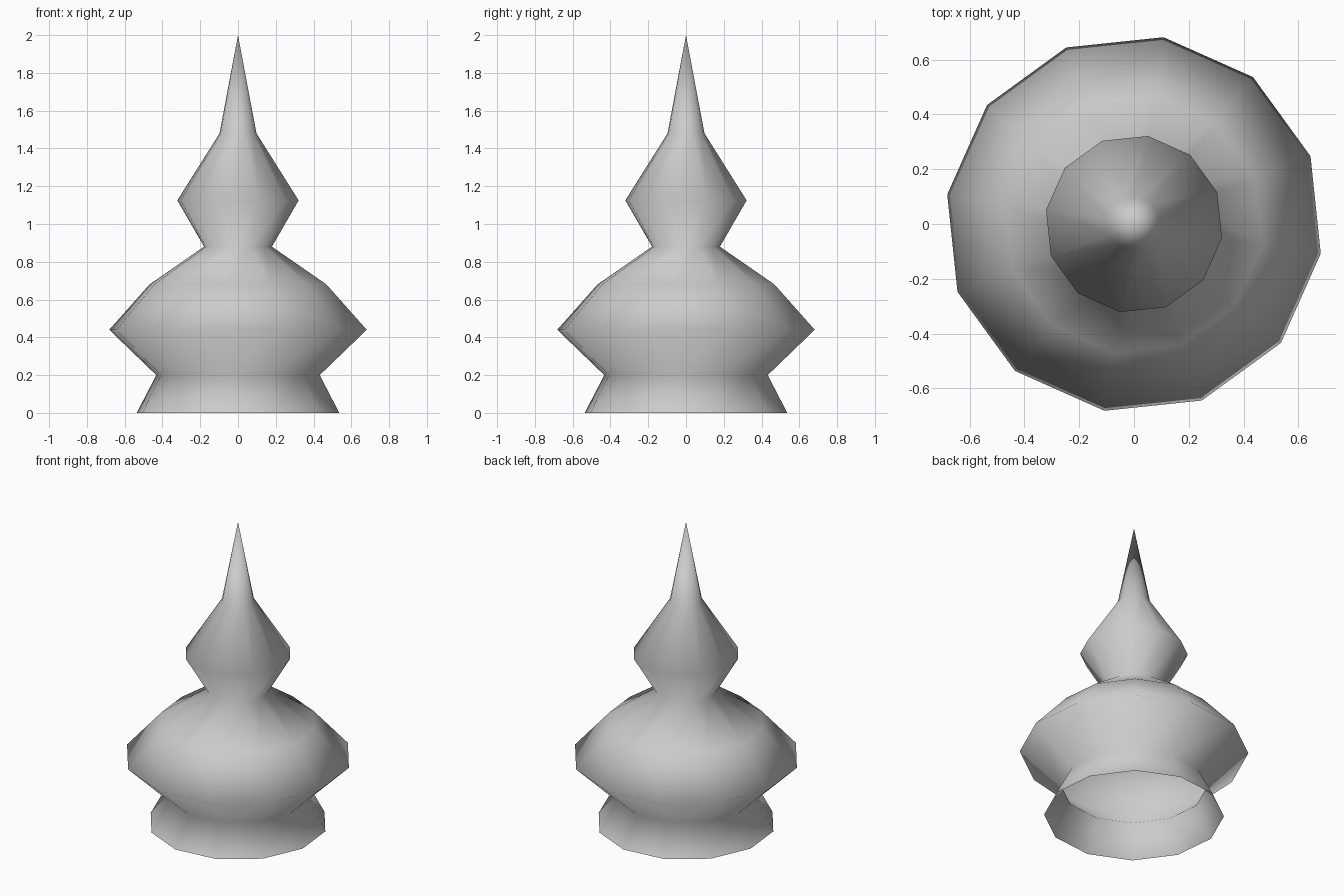
import bpy
import bmesh
import math
from mathutils import Matrix

cube = bpy.data.objects.get("Cube")
if cube:
    bpy.data.objects.remove(cube, do_unlink=True)

SIDES = 12
TURN = math.radians(21)

# One plain stone colour
stone = bpy.data.materials.new("stone_grey")
stone.use_nodes = True
colour = (0.6, 0.6, 0.6, 1)
stone.diffuse_color = colour
stone.node_tree.nodes["Principled BSDF"].inputs["Base Color"].default_value = colour

# Silhouette as (radius, height): flared foot, belly, neck, bulb, spire
profile = [
    (0.543, 0.0), (0.438, 0.2), (0.69, 0.44), (0.474, 0.68),
    (0.182, 0.88), (0.325, 1.125), (0.099, 1.48), (0.0, 2.0),
]

# Spin the silhouette into an open-bottomed shell
bm = bmesh.new()
points = [bm.verts.new((r, 0, z)) for r, z in profile]
edges = [bm.edges.new(pair) for pair in zip(points, points[1:])]
bmesh.ops.spin(bm, geom=points + edges, cent=(0, 0, 0), axis=(0, 0, 1),
               angle=math.tau, steps=SIDES)
bmesh.ops.remove_doubles(bm, verts=bm.verts[:], dist=0.001)
bmesh.ops.rotate(bm, verts=bm.verts[:], matrix=Matrix.Rotation(TURN, 3, "Z"))

# Face outwards and shade the whole surface smoothly
bmesh.ops.recalc_face_normals(bm, faces=bm.faces[:])
if sum(f.normal.dot(f.calc_center_median()) for f in bm.faces) < 0:
    bmesh.ops.reverse_faces(bm, faces=bm.faces[:])
for face in bm.faces:
    face.smooth = True

mesh = bpy.data.meshes.new("finial")
bm.to_mesh(mesh)
bm.free()
mesh.materials.append(stone)
finial = bpy.data.objects.new("finial", mesh)
bpy.context.collection.objects.link(finial)
